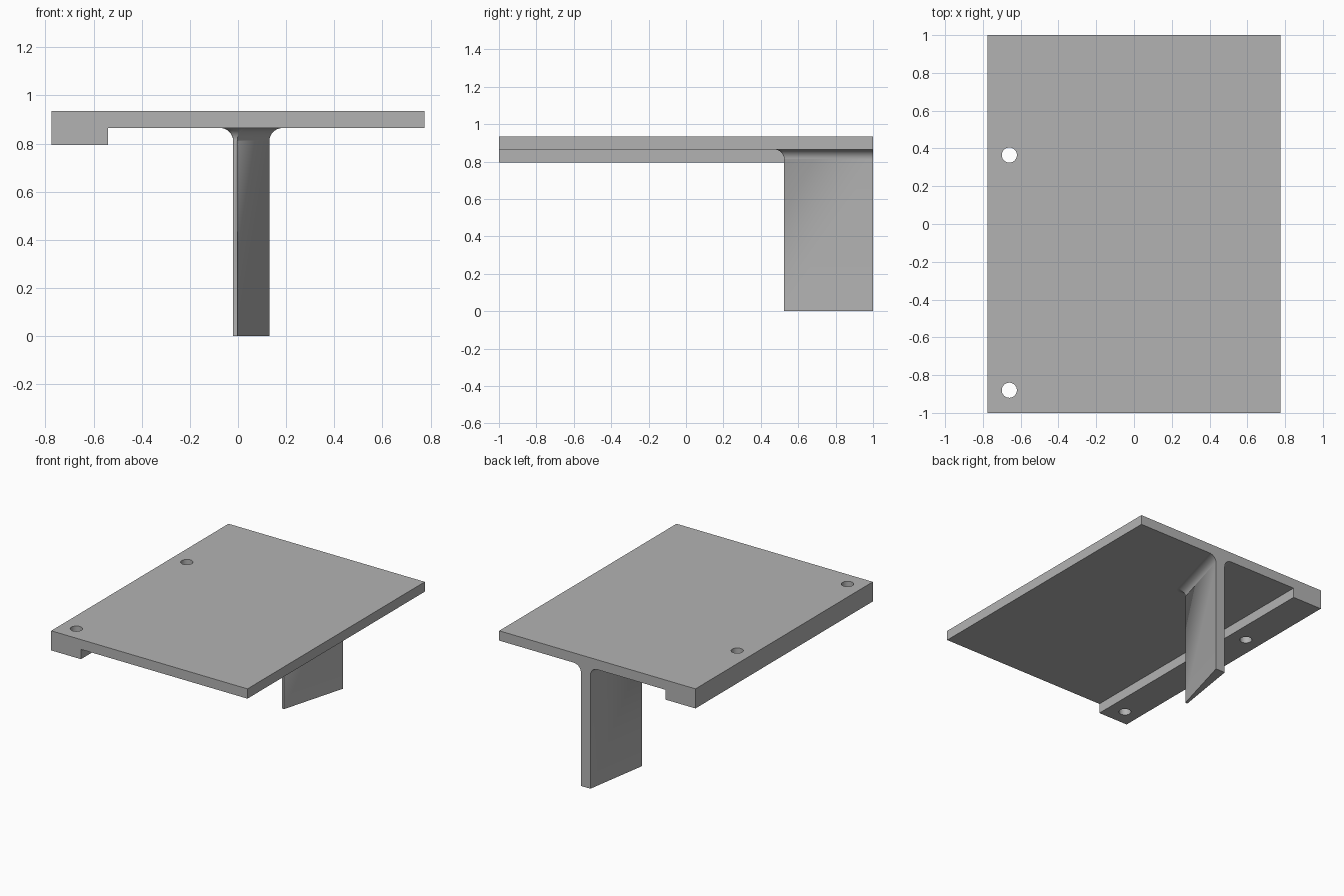
import bpy
import bmesh
from math import sin, cos, pi, radians
from mathutils import Vector

old = bpy.data.objects.get("Cube")
if old:
    bpy.data.objects.remove(old, do_unlink=True)

grey = bpy.data.materials.new("plain_grey")
grey.use_nodes = True
GREY = (0.45, 0.45, 0.45, 1)
grey.diffuse_color = GREY
grey.node_tree.nodes["Principled BSDF"].inputs["Base Color"].default_value = GREY

UNDER = 0.865      # underside of the plate
TOP = 0.935
RADIUS = 0.055     # fillet between leg and plate


def loft(name, rings):
    """Closed solid skinned through rings of equal point count."""
    bm = bmesh.new()
    loops = [[bm.verts.new(p) for p in ring] for ring in rings]
    for a, b in zip(loops, loops[1:]):
        for i in range(len(a)):
            j = (i + 1) % len(a)
            bm.faces.new((a[i], a[j], b[j], b[i]))
    bm.faces.new(loops[0])
    bm.faces.new(loops[-1])
    bmesh.ops.recalc_face_normals(bm, faces=bm.faces)
    mesh = bpy.data.meshes.new(name)
    bm.to_mesh(mesh)
    bm.free()
    mesh.materials.append(grey)
    obj = bpy.data.objects.new(name, mesh)
    bpy.context.collection.objects.link(obj)
    return obj


def activate(obj):
    bpy.ops.object.select_all(action='DESELECT')
    obj.select_set(True)
    bpy.context.view_layer.objects.active = obj


# Table plate with a thicker mounting strip along one long edge
profile = [(-0.775, 0.795), (-0.54, 0.795), (-0.54, UNDER),
           (0.775, UNDER), (0.775, TOP), (-0.775, TOP)]
plate = loft("plate", [[(x, y, z) for x, z in profile] for y in (-1, 1)])

# Two bolt holes through the mounting strip
for y in (-0.88, 0.365):
    bpy.ops.mesh.primitive_cylinder_add(vertices=48, radius=0.04, depth=0.6,
                                        location=(-0.66, y, UNDER))
    cutter = bpy.context.object
    cutter.name = "hole_cutter"
    cutter.hide_render = True
    cut = plate.modifiers.new("hole", 'BOOLEAN')
    cut.operation = 'DIFFERENCE'
    cut.solver = 'EXACT'
    cut.object = cutter
    activate(plate)
    bpy.ops.object.modifier_apply(modifier=cut.name)
    bpy.data.objects.remove(cutter, do_unlink=True)

# Tapered, slanted leg: back right, front right, front left, back left
corners = [Vector(p) for p in ((0.055, 1), (-0.02, 0.525), (-0.003, 0.525), (0.13, 1))]
normals = []
for a, b in zip(corners, corners[1:]):
    d = (b - a).normalized()
    normals.append(Vector((d.y, -d.x)))


def leg_outline(offset, z):
    """Leg section grown by offset, round at the front, flat at the back."""
    pts = []
    n = normals[0]
    pts.append(corners[0] + Vector((offset / n.x, 0)))
    for k in (1, 2):
        start, end = normals[k - 1], normals[k]
        for s in range(9):
            n = start.slerp(end, s / 8)
            pts.append(corners[k] + n * offset)
    n = normals[2]
    pts.append(corners[3] + Vector((offset / n.x, 0)))
    return [(p.x, p.y, z) for p in pts]


# Straight shaft, then a quarter-round flare into the plate
sections = [leg_outline(0, 0)]
for s in range(13):
    t = s / 12 * pi / 2
    sections.append(leg_outline(RADIUS * (1 - cos(t)),
                                UNDER - RADIUS * (1 - sin(t))))
leg = loft("leg", sections)
bm = bmesh.new()
bm.from_mesh(leg.data)
bmesh.ops.remove_doubles(bm, verts=bm.verts, dist=1e-5)
bmesh.ops.recalc_face_normals(bm, faces=bm.faces)
bm.to_mesh(leg.data)
bm.free()

for obj in (plate, leg):
    activate(obj)
    bpy.ops.object.shade_smooth_by_angle(angle=radians(30))
